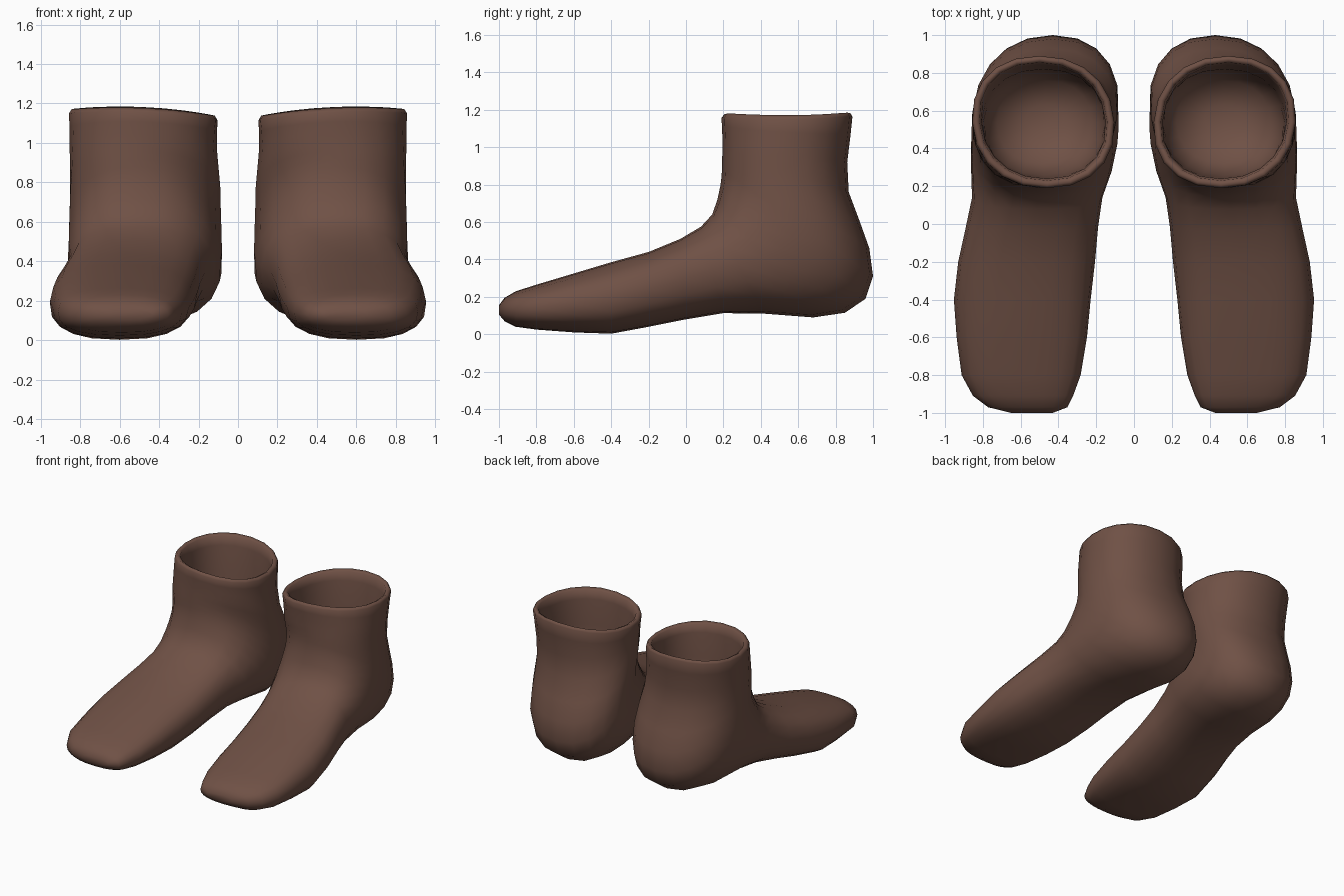
import bpy, bmesh, math

SIDES = 20

# Foot rings: top y,z / bottom y,z / centre x at top, at bottom / half width
FOOT = [
    (-1.00, .155, -1.00, .105, .54, .54, .11),
    (-.97, .195, -.97, .07, .565, .56, .21),
    (-.91, .23, -.91, .04, .585, .59, .265),
    (-.80, .265, -.80, .025, .595, .60, .315),
    (-.60, .325, -.60, .01, .588, .60, .345),
    (-.40, .385, -.40, .003, .583, .60, .362),
    (-.20, .44, -.20, .04, .567, .57, .362),
    (-.03, .51, .00, .08, .54, .54, .35),
    (.08, .575, .20, .113, .515, .51, .345),
]
# Ankle and shaft rings: front y,z / back y,z / centre x front, back / half width
SHAFT = [
    (.14, .64, .42, .11, .51, .47, .372),
    (.168, .72, .68, .09, .51, .44, .387),
    (.183, .79, .85, .115, .51, .43, .389),
    (.19, .84, .96, .19, .51, .43, .387),
    (.192, .88, 1.00, .31, .51, .43, .385),
    (.193, .92, .98, .46, .51, .43, .382),
    (.194, .96, .93, .60, .50, .44, .38),
    (.195, 1.00, .87, .76, .49, .46, .376),
    (.195, 1.05, .862, .92, .48, .48, .373),
    (.192, 1.11, .88, 1.07, .47, .49, .374),
    (.19, 1.16, .89, 1.165, .46, .50, .376),
]
# Rolled rim and lining, going down inside the shaft
LINING = [
    (.205, 1.18, .878, 1.185, .46, .50, .362),
    (.23, 1.165, .855, 1.17, .46, .50, .338),
    (.24, 1.10, .845, 1.10, .46, .50, .328),
    (.245, .90, .82, .88, .47, .48, .325),
    (.26, .68, .81, .66, .48, .47, .315),
    (.32, .54, .76, .52, .48, .47, .25),
    (.45, .47, .63, .46, .48, .47, .10),
]


def spow(v, e):
    return math.copysign(abs(v) ** e, v)


def ring(bm, row, side, power):
    y0, z0, y1, z1, x0, x1, hw = row
    verts = []
    for i in range(SIDES):
        a = 2 * math.pi * i / SIDES
        u = spow(math.cos(a), 2 / power)
        t = (1 - u) / 2
        x = x0 + (x1 - x0) * t + hw * spow(math.sin(a), 2 / power)
        y = y0 + (y1 - y0) * t
        z = z0 + (z1 - z0) * t
        # the top edge dips toward the sides
        z -= max(0, min(1, (z - .9) / .25)) * .19 * (x - .6) ** 2
        verts.append(bm.verts.new((side * x, y, z)))
    return verts


def boot(name, side, mat):
    bm = bmesh.new()
    rings = [ring(bm, r, side, 2.5) for r in FOOT]
    rings += [ring(bm, r, side, 2.2) for r in SHAFT + LINING]
    for a, b in zip(rings, rings[1:]):
        for i in range(SIDES):
            j = (i + 1) % SIDES
            bm.faces.new((a[i], a[j], b[j], b[i]))
    bm.faces.new(rings[0])
    bm.faces.new(rings[-1])
    bmesh.ops.recalc_face_normals(bm, faces=bm.faces)
    for f in bm.faces:
        f.smooth = True
    me = bpy.data.meshes.new(name)
    bm.to_mesh(me)
    bm.free()
    me.materials.append(mat)
    bpy.context.collection.objects.link(bpy.data.objects.new(name, me))


leather = bpy.data.materials.new("brown_leather")
leather.diffuse_color = (.16, .082, .06, 1)

# Mirrored pair
boot("left_boot", 1, leather)
boot("right_boot", -1, leather)
